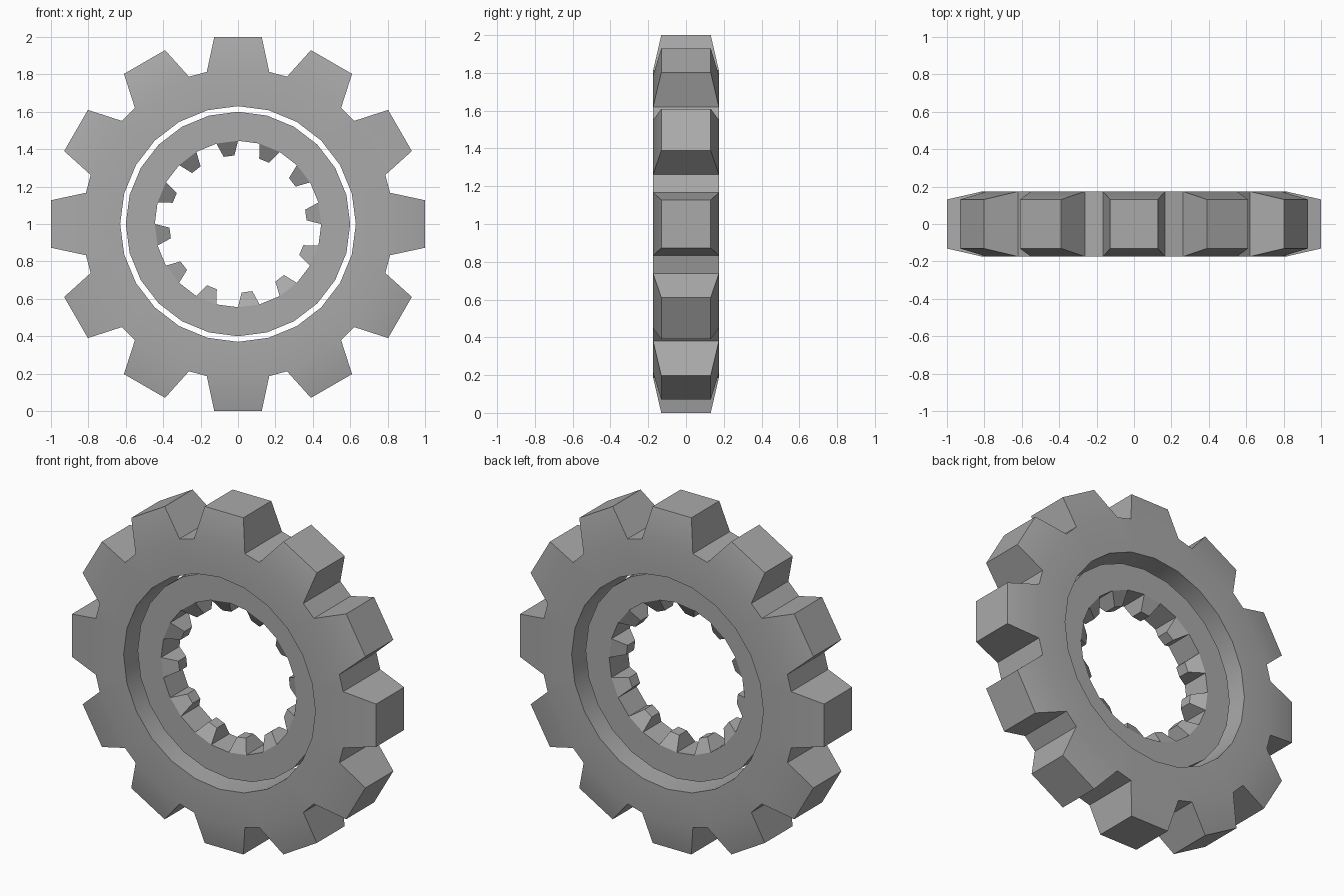
import bpy, bmesh
from math import sin, cos, radians, hypot, atan2, degrees

if "Cube" in bpy.data.objects:
    bpy.data.objects.remove(bpy.data.objects["Cube"])

TEETH = 12
STEP = 360 / TEETH

steel = bpy.data.materials.new("dark_grey")
steel.diffuse_color = (0.4, 0.4, 0.4, 1)
steel.use_nodes = True
steel.node_tree.nodes["Principled BSDF"].inputs["Base Color"].default_value = steel.diffuse_color


def point(bm, r, deg, y):
    """Vertex at radius r, angle measured clockwise from the top."""
    a = radians(deg)
    return bm.verts.new((r * sin(a), y, r * cos(a)))


def tooth(bm, base, tip):
    """Tapered block joining a base quad to a smaller tip quad."""
    for i in range(4):
        j = (i + 1) % 4
        bm.faces.new((base[i], base[j], tip[j], tip[i]))
    bm.faces.new(tip)


def finish(bm, name):
    bmesh.ops.remove_doubles(bm, verts=bm.verts, dist=0.0005)
    bmesh.ops.recalc_face_normals(bm, faces=bm.faces)
    mesh = bpy.data.meshes.new(name)
    bm.to_mesh(mesh)
    bm.free()
    mesh.materials.append(steel)
    obj = bpy.data.objects.new(name, mesh)
    bpy.context.collection.objects.link(obj)
    obj.location.z = 1
    bpy.ops.object.select_all(action='DESELECT')
    obj.select_set(True)
    bpy.context.view_layer.objects.active = obj
    bpy.ops.object.shade_smooth_by_angle(angle=radians(30))
    return obj


def outer_gear():
    bm = bmesh.new()
    half, tip_half = 0.174, 0.131
    root, hole = 0.83, 0.63
    base_deg = 11.6
    tip_r = hypot(0.127, 1.0)
    tip_deg = degrees(atan2(0.127, 1.0))
    for k in range(TEETH):
        c = k * STEP
        rows = []
        for s in (-1, 1):
            y = s * half
            a = point(bm, root, c - base_deg, y)
            b = point(bm, root, c + base_deg, y)
            d = point(bm, root, c + STEP - base_deg, y)
            p, q, r = (point(bm, hole, c + o, y) for o in (-15, 0, 15))
            # flat side of the wheel
            for f in ((a, q, p), (a, b, q), (b, r, q), (b, d, r)):
                bm.faces.new(f)
            t1 = point(bm, tip_r, c - tip_deg, s * tip_half)
            t2 = point(bm, tip_r, c + tip_deg, s * tip_half)
            rows.append((a, b, d, p, q, r, t1, t2))
        f, g = rows
        # valley floor, then hole wall
        for i, j in ((1, 2), (3, 4), (4, 5)):
            bm.faces.new((f[i], f[j], g[j], g[i]))
        tooth(bm, (f[0], f[1], g[1], g[0]), (f[6], f[7], g[7], g[6]))
    return finish(bm, "outer_gear_wheel")


def inner_ring():
    bm = bmesh.new()
    half, tip_half = 0.086, 0.036
    outer, inner, tip_r = 0.6, 0.445, 0.367
    for k in range(2 * TEETH):
        a0, a1 = k * 15 - 15, k * 15
        o, n = [], []
        for y in (-half, half):
            o.append([point(bm, outer, a, y) for a in (a0, a1)])
            n.append([point(bm, inner, a, y) for a in (a0, a1)])
            bm.faces.new(o[-1] + n[-1][::-1])
        bm.faces.new(o[0] + o[1][::-1])
        base = n[0] + n[1][::-1]
        if k % 2:
            bm.faces.new(base)
        else:
            # inward tooth on every other facet
            mid = (a0 + a1) / 2
            tip = [point(bm, tip_r, mid + d, y) for d, y in
                   ((-4.5, -tip_half), (4.5, -tip_half),
                    (4.5, tip_half), (-4.5, tip_half))]
            tooth(bm, base, tip)
    return finish(bm, "inner_toothed_ring")


outer_gear()
inner_ring()
